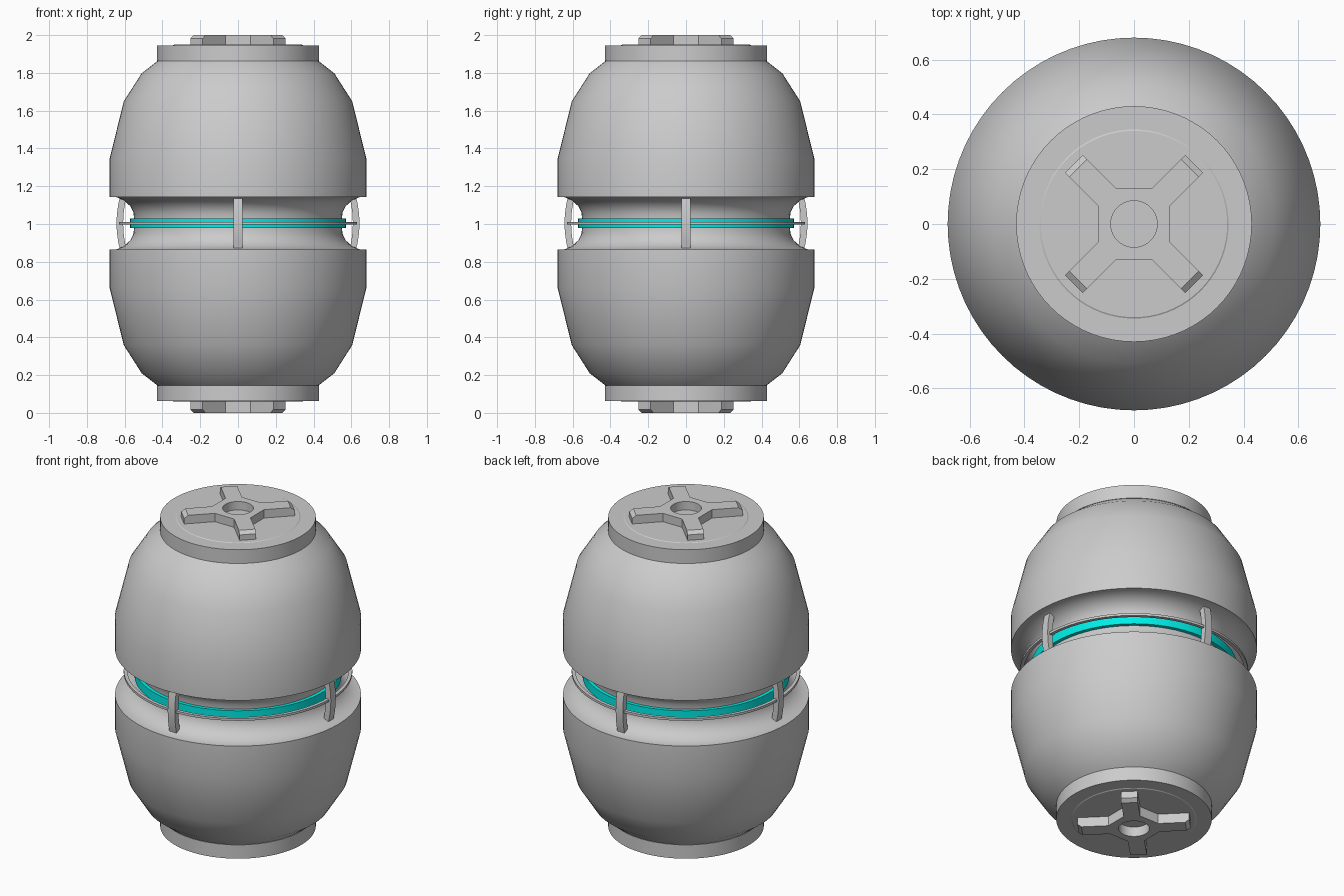
import bpy, bmesh
from math import sin, cos, pi, radians
from mathutils import Matrix, Vector

if "Cube" in bpy.data.objects:
    bpy.data.objects.remove(bpy.data.objects["Cube"])

MID = 1.004   # height of the mirror plane
SEG = 72


def finish(name, bm, mat=None, smooth=True):
    bmesh.ops.recalc_face_normals(bm, faces=bm.faces)
    me = bpy.data.meshes.new(name)
    bm.to_mesh(me)
    bm.free()
    ob = bpy.data.objects.new(name, me)
    bpy.context.collection.objects.link(ob)
    if mat:
        me.materials.append(mat)
    bpy.ops.object.select_all(action='DESELECT')
    ob.select_set(True)
    bpy.context.view_layer.objects.active = ob
    if smooth:
        bpy.ops.object.shade_smooth_by_angle(angle=radians(30))
    return ob


def lathe(name, profile, closed=False, mat=None):
    """Revolve (radius, height above the mirror plane) points about z."""
    bm = bmesh.new()
    vs = [bm.verts.new((r, 0, MID + h)) for r, h in profile]
    pairs = list(zip(vs, vs[1:])) + ([(vs[-1], vs[0])] if closed else [])
    edges = [bm.edges.new(p) for p in pairs]
    bmesh.ops.spin(bm, geom=vs + edges, axis=(0, 0, 1), cent=(0, 0, 0),
                   angle=2 * pi, steps=SEG)
    bmesh.ops.remove_doubles(bm, verts=bm.verts, dist=1e-5)
    return finish(name, bm, mat)


def cross(name, side, z_base, z_top):
    """Diagonal four-armed key with chamfered tips and a round hole."""
    def outline(tip):
        pts = []
        for k in range(4):
            rot = Matrix.Rotation(k * pi / 2, 3, 'Z')
            for p in ((0.13, 0.065), (0.13 + tip, 0.065 + tip),
                      (0.065 + tip, 0.13 + tip), (0.065, 0.13)):
                pts.append(rot @ Vector((*p, 0)))
        return pts
    bm = bmesh.new()
    layers = []
    for z, tip in ((z_base, 0.122), (z_top - side * 0.018, 0.122), (z_top, 0.106)):
        layers.append([bm.verts.new((p.x, p.y, z)) for p in outline(tip)])
    for a, b in zip(layers, layers[1:]):
        for i in range(16):
            j = (i + 1) % 16
            bm.faces.new((a[i], a[j], b[j], b[i]))
    bm.faces.new(layers[0])
    bm.faces.new(layers[-1])
    ob = finish(name, bm, smooth=False)
    # Round centre hole
    bpy.ops.mesh.primitive_cylinder_add(vertices=40, radius=0.085, depth=0.4,
                                        location=(0, 0, z_top))
    cutter = bpy.context.object
    cutter.hide_render = True
    mod = ob.modifiers.new("hole", 'BOOLEAN')
    mod.operation = 'DIFFERENCE'
    mod.solver = 'EXACT'
    mod.object = cutter
    bpy.context.view_layer.objects.active = ob
    bpy.ops.object.modifier_apply(modifier=mod.name)
    bpy.data.objects.remove(cutter)
    ob.select_set(True)
    bpy.ops.object.shade_smooth_by_angle(angle=radians(25))
    return ob


glow = bpy.data.materials.new("cyan")
glow.diffuse_color = (0.0, 0.85, 0.8, 1)
glow.use_nodes = True
glow.node_tree.nodes["Principled BSDF"].inputs["Base Color"].default_value = glow.diffuse_color

# Two bowl shells joined by a concave waist
half = [(0.425, 0.86), (0.51, 0.794), (0.605, 0.645), (0.68, 0.34), (0.68, 0.139),
        (0.645, 0.139), (0.60, 0.118), (0.57, 0.09), (0.553, 0.055), (0.55, 0.02)]
lathe("housing", half + [(r, -h) for r, h in reversed(half)])

# Cyan light band and thin outer guard ring
lathe("light_band", [(0.54, -0.026), (0.572, -0.026), (0.572, 0.026), (0.54, 0.026)],
      True, glow)
lathe("guard_ring", [(0.612, -0.007), (0.632, -0.007), (0.632, 0.007), (0.612, 0.007)],
      True)

# End caps with a slightly raised inner disc and a cross key
for side, label, tip in ((1, "top", 2.0), (-1, "bottom", 0.0)):
    lathe(label + "_cap", [(r, side * h) for r, h in
          ((0, 0.858), (0.43, 0.858), (0.43, 0.942), (0.345, 0.942),
           (0.34, 0.945), (0, 0.945))])
    cross(label + "_cross_key", side, MID + side * 0.944, tip)

# Four bowed struts bridging the gap
for k in range(4):
    bm = bmesh.new()
    n = 8
    rows = []
    for i in range(n + 1):
        t = -1 + 2 * i / n
        r = 0.643 - 0.018 * t * t
        rows.append([bm.verts.new((x, y, MID + 0.14 * t)) for x, y in
                     ((r, -0.024), (r, 0.024), (r - 0.035, 0.024), (r - 0.035, -0.024))])
    for a, b in zip(rows, rows[1:]):
        for i in range(4):
            j = (i + 1) % 4
            bm.faces.new((a[i], a[j], b[j], b[i]))
    bm.faces.new(rows[0])
    bm.faces.new(rows[-1])
    bmesh.ops.rotate(bm, verts=bm.verts, cent=(0, 0, 0),
                     matrix=Matrix.Rotation(k * pi / 2, 3, 'Z'))
    finish(f"strut_{k + 1}", bm)
